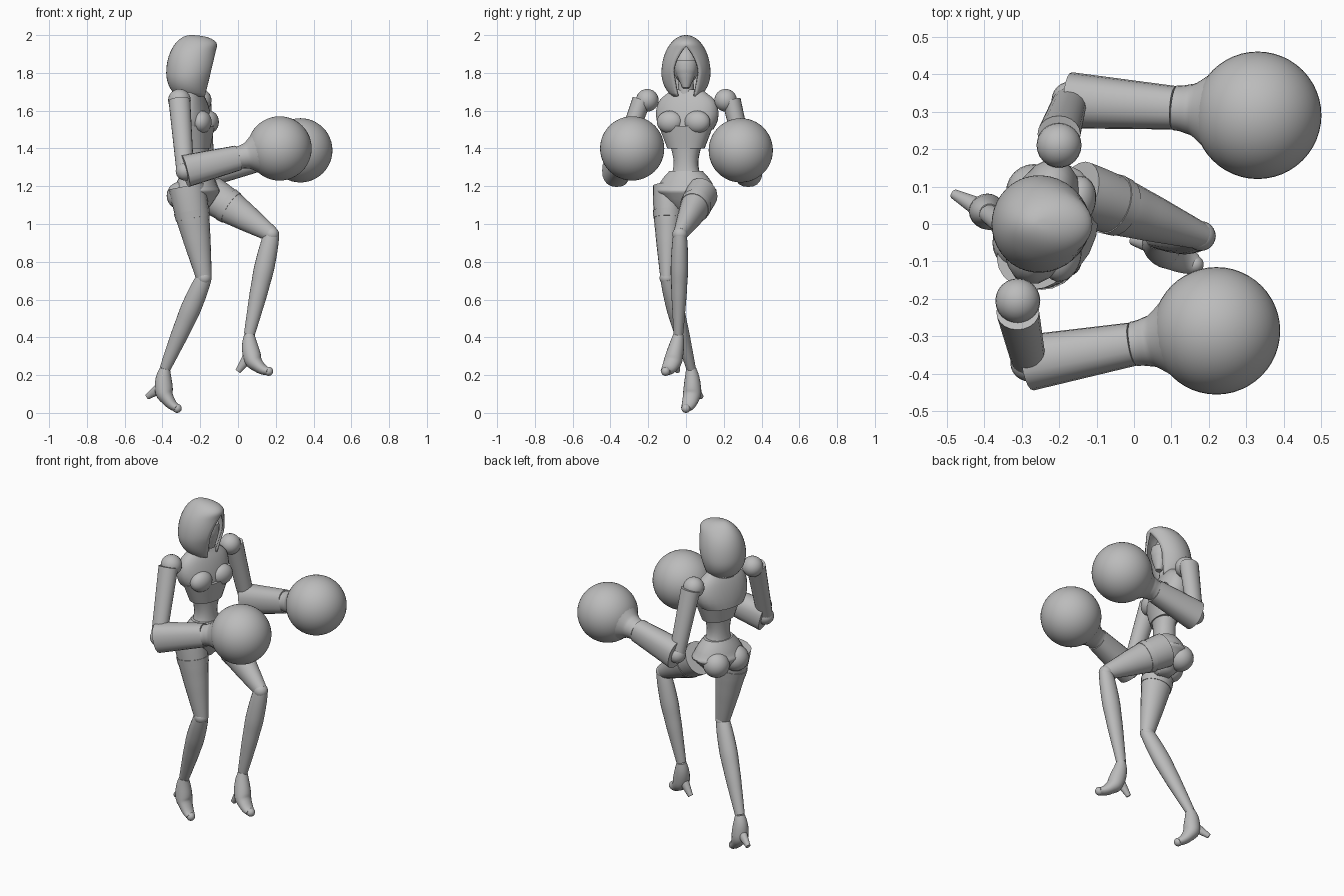
import bpy, bmesh, math
from mathutils import Vector

if "Cube" in bpy.data.objects:
    bpy.data.objects.remove(bpy.data.objects["Cube"])

shade = (0.5, 0.5, 0.5, 1)
grey = bpy.data.materials.new("plain_grey")
grey.use_nodes = True
grey.diffuse_color = shade
grey.node_tree.nodes["Principled BSDF"].inputs["Base Color"].default_value = shade

sides = 20
yaw = math.radians(-15)   # the torso is turned a little to its right
across = Vector((-math.sin(yaw), math.cos(yaw), 0))
forward = Vector((math.cos(yaw), math.sin(yaw), 0))
sideways = Vector((0, 1, 0))
spine = Vector((-0.22, 0, 0))


def finish(name, bm):
    bmesh.ops.recalc_face_normals(bm, faces=bm.faces)
    mesh = bpy.data.meshes.new(name)
    bm.to_mesh(mesh)
    bm.free()
    mesh.materials.append(grey)
    ob = bpy.data.objects.new(name, mesh)
    bpy.context.collection.objects.link(ob)
    bpy.ops.object.select_all(action='DESELECT')
    ob.select_set(True)
    bpy.context.view_layer.objects.active = ob
    bpy.ops.object.shade_smooth_by_angle(angle=math.radians(45))
    return ob


def smooth_rows(rows, steps=5):
    """Interpolate (point, width, depth) rows with a smooth spline."""
    flat = [Vector((*point, width, depth)) for point, width, depth in rows]
    flat = [flat[0], *flat, flat[-1]]
    result = []
    for a, b, c, d in zip(flat, flat[1:], flat[2:], flat[3:]):
        for step in range(steps):
            t = step / steps
            start, end = b + (c - a) * t / 2, c - (d - b) * (1 - t) / 2
            ease = t * t * (3 - 2 * t)
            result.append(start.lerp(end, ease))
    return result + [flat[-1]]


def loft(name, rows, side=sideways, power=1.0):
    """Skin elliptical rings along a path; power below one squares them off."""
    rows = smooth_rows(rows)
    path = [Vector(row[:3]) for row in rows]
    bm = bmesh.new()
    rings = []
    for i, row in enumerate(rows):
        along = (path[min(i + 1, len(path) - 1)] - path[max(i - 1, 0)]).normalized()
        u = (side - along * side.dot(along)).normalized()
        v = along.cross(u)
        ring = []
        for k in range(sides):
            angle = math.tau * k / sides
            c, s = [math.copysign(abs(f(angle)) ** power, f(angle)) for f in (math.cos, math.sin)]
            ring.append(bm.verts.new(path[i] + u * c * row[3] + v * s * row[4]))
        rings.append(ring)
    for low, high in zip(rings, rings[1:]):
        for k in range(sides):
            j = (k + 1) % sides
            bm.faces.new((low[k], low[j], high[j], high[k]))
    bm.faces.new(rings[0])
    bm.faces.new(rings[-1])
    return finish(name, bm)


def limb(name, start, end, thick, thin, swell=0.0, depth=1.15, power=1.0):
    """Tapered limb between two joints with an optional muscle swelling."""
    rows = []
    for step in range(5):
        t = step / 4
        radius = thick + (thin - thick) * t + swell * math.sin(math.pi * t ** 0.7)
        rows.append((start.lerp(end, t), radius, radius * depth))
    return loft(name, rows, power=power)


def trunk(name, *levels, power=0.9):
    """Torso piece from (height, half width, half depth) levels."""
    rows = [(spine + Vector((0, 0, height)), width, depth) for height, width, depth in levels]
    return loft(name, rows, across, power)


def ball(name, centre, size, turn=0.0, segments=24):
    bm = bmesh.new()
    bmesh.ops.create_uvsphere(bm, u_segments=segments, v_segments=segments // 2, radius=1)
    ob = finish(name, bm)
    ob.location = centre
    ob.scale = size if isinstance(size, tuple) else (size, size, size)
    ob.rotation_euler.z = turn
    return ob


# Torso pieces, overlapping so that seams show between them
trunk("abdomen", (1.45, 0.1, 0.07), (1.33, 0.065, 0.06), (1.25, 0.09, 0.07))
trunk("corset", (1.52, 0.148, 0.09), (1.4, 0.1, 0.07))
trunk("pelvis", (1.28, 0.09, 0.07), (1.2, 0.15, 0.11), (1.15, 0.14, 0.11), (1.06, 0.04, 0.04), power=1)
spine -= forward * 0.025
trunk("chest", (1.71, 0.05, 0.04), (1.69, 0.11, 0.05), (1.6, 0.17, 0.085), (1.5, 0.14, 0.1))
for name, sign in (("left", 1), ("right", -1)):
    bust = spine + (forward + across * sign) * 0.075
    ball(name + "_bust", bust + Vector((0, 0, 1.54)), (0.05, 0.07, 0.06), yaw)
    buttock = spine + (across * sign - forward * 0.6) * 0.07
    ball(name + "_buttock", buttock + Vector((0, 0, 1.15)), 0.075, yaw)

# Neck, head and pointed mask
limb("neck", Vector((-0.25, 0, 1.65)), Vector((-0.24, 0, 1.8)), 0.05, 0.035)
ball("head", (-0.235, 0, 1.84), (0.08, 0.07, 0.1))
limb("mask", Vector((-0.2, 0, 1.86)), Vector((-0.18, 0, 1.72)), 0.062, 0.018, swell=0.01, depth=0.9)

# Hood: an open-fronted shell ruled by height
hem, cheek, brow, crown = 1.675, 1.8, 1.94, 2.0
reach, middle, gap = 0.13, -0.25, 0.068
rings = []
bm = bmesh.new()
layers, segments = 28, 32
for layer in range(layers):
    height = hem + (crown - hem) * math.sin(layer / layers * math.pi / 2)
    span = crown - cheek if height > cheek else 0.15
    girth = reach * math.sqrt(1 - ((height - cheek) / span) ** 2)
    back = middle - girth
    front = -0.175 + (height - hem) * 0.24
    if height > brow:
        front = middle + (front - middle) * math.sqrt(1 - ((height - brow) / (crown - brow)) ** 2)
    rise = (height - cheek) / (brow - cheek)
    opening = gap * max(0, 1 - rise ** 2) if rise > 0 else gap * (1 + rise * 0.35)
    start = math.asin(opening / girth)
    depth = (front - back) / (1 + math.cos(start))
    ring = []
    for k in range(segments + 1):
        angle = start + (math.tau - 2 * start) * k / segments
        ring.append(bm.verts.new((back + depth * (1 + math.cos(angle)), girth * math.sin(angle), height)))
    rings.append(ring)
for low, high in zip(rings, rings[1:]):
    for k in range(segments):
        bm.faces.new((low[k], low[k + 1], high[k + 1], high[k]))
bm.faces.new(rings[-1])
bmesh.ops.remove_doubles(bm, verts=bm.verts, dist=0.0005)
hood = finish("hood", bm)
shell = hood.modifiers.new("thickness", 'SOLIDIFY')
shell.thickness = 0.012

# Arms: shoulder, elbow, wrist and glove centre
arms = {
    "right": ((-0.31, -0.205, 1.655), (-0.28, -0.37, 1.28), (0, -0.32, 1.35), (0.22, -0.285, 1.4)),
    "left": ((-0.2, 0.21, 1.655), (-0.17, 0.33, 1.28), (0.11, 0.31, 1.345), (0.33, 0.29, 1.39)),
}
for name, joints in arms.items():
    shoulder, elbow, wrist, fist = map(Vector, joints)
    ball(name + "_shoulder", shoulder, 0.06)
    sleeve = shoulder + sideways * math.copysign(0.03, shoulder.y)
    limb(name + "_upper_arm", sleeve, elbow, 0.05, 0.04)
    ball(name + "_elbow", elbow, 0.05)
    limb(name + "_forearm", elbow, wrist, 0.075, 0.058, power=0.85)
    flare = [(wrist.lerp(fist, t), 0.06 + t * t / 4, 0.06 + t * t / 4) for t in (0, 0.15, 0.3, 0.5)]
    loft(name + "_glove_cuff", flare)
    ball(name + "_glove", fist, 0.17, segments=48)

# Legs and heeled boots: hip, knee, ankle, toe and heel
legs = {
    "right": ((-0.27, -0.09, 1.2), (-0.18, -0.1, 0.715), (-0.386, 0.027, 0.235),
              (-0.322, 0, 0.024), (-0.48, 0.08, 0.085)),
    "left": ((-0.15, 0.085, 1.16), (0.178, -0.032, 0.945), (0.06, -0.04, 0.415),
             (0.162, -0.108, 0.22), (0, -0.045, 0.22)),
}
for name, joints in legs.items():
    hip, knee, ankle, toe, heel = map(Vector, joints)
    limb(name + "_thigh", hip, knee, 0.085, 0.036, swell=0.008)
    limb(name + "_garter", hip.lerp(knee, 0.27), hip.lerp(knee, 0.35), 0.083, 0.079)
    ball(name + "_knee", knee, 0.04)
    limb(name + "_shin", knee, ankle, 0.036, 0.025, swell=0.013)
    pull = (heel - ankle) / 4
    instep, arch = ankle.lerp(toe, 0.25) + pull, ankle.lerp(toe, 0.6) + pull
    loft(name + "_boot", [(ankle, 0.027, 0.027), (instep, 0.045, 0.047), (arch, 0.043, 0.035), (toe, 0.028, 0.02)])
    ball(name + "_toe", toe, 0.024)
    limb(name + "_heel", instep, heel, 0.03, 0.013)
